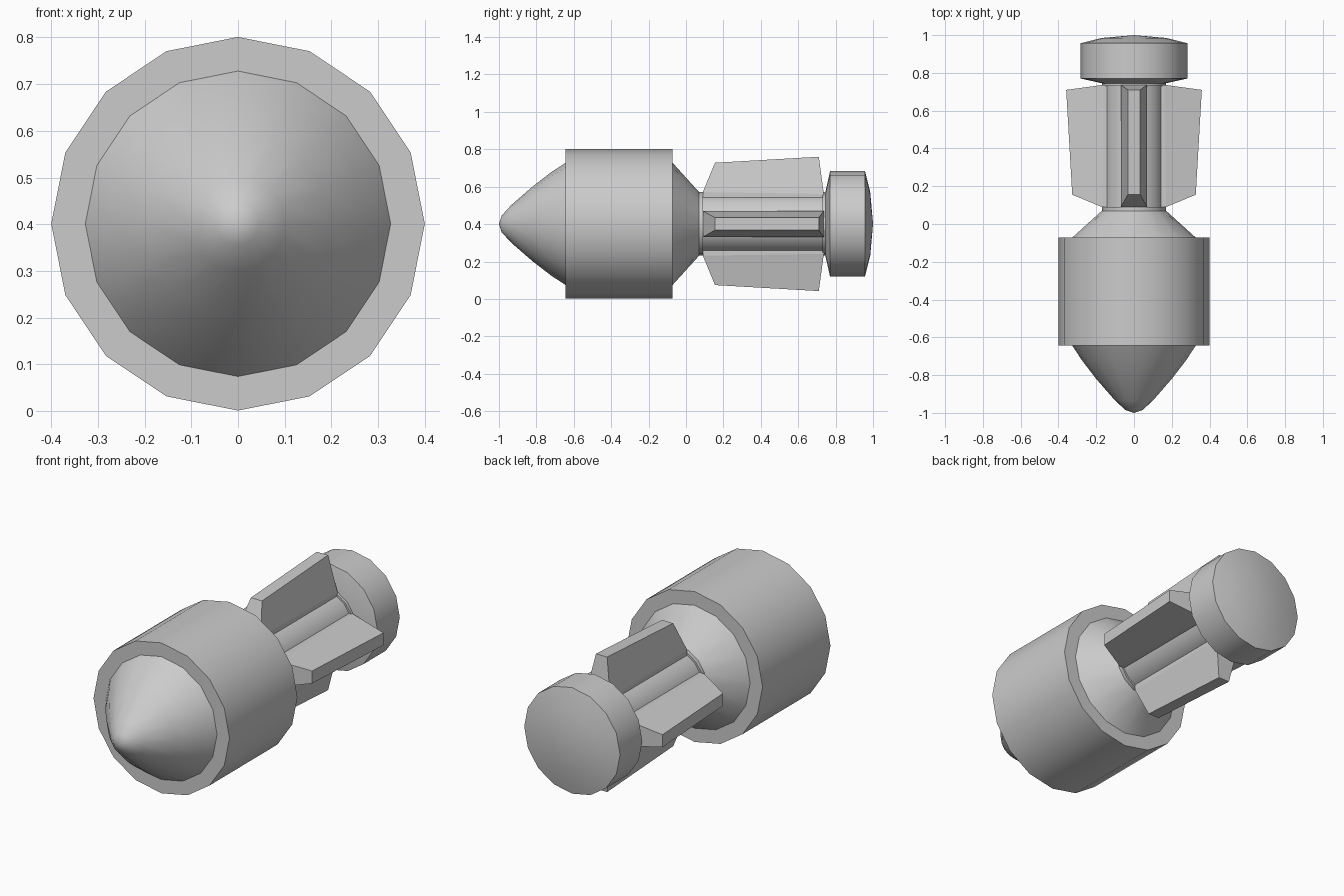
import bpy, bmesh
from math import radians, sin, cos, tau
from mathutils import Matrix, Vector

if "Cube" in bpy.data.objects:
    bpy.data.objects.remove(bpy.data.objects["Cube"])

SIDES = 16
AXIS_Z = 0.401

grey = bpy.data.materials.new("plain_grey")
grey.use_nodes = True
GREY = (0.6, 0.6, 0.6, 1)
grey.diffuse_color = GREY
grey.node_tree.nodes["Principled BSDF"].inputs["Base Color"].default_value = GREY


def finish(name, bm, smooth=True):
    bmesh.ops.recalc_face_normals(bm, faces=bm.faces)
    mesh = bpy.data.meshes.new(name)
    bm.to_mesh(mesh)
    bm.free()
    mesh.materials.append(grey)
    obj = bpy.data.objects.new(name, mesh)
    bpy.context.collection.objects.link(obj)
    obj.location.z = AXIS_Z
    if smooth:
        bpy.ops.object.select_all(action="DESELECT")
        obj.select_set(True)
        bpy.context.view_layer.objects.active = obj
        bpy.ops.object.shade_smooth_by_angle(angle=radians(30))
    return obj


def lathe(name, profile, closed=False):
    """Turn (y, radius) points around the long axis."""
    bm = bmesh.new()
    rings = []
    for y, r in profile:
        if r == 0:
            rings.append([bm.verts.new((0, y, 0))] * SIDES)
        else:
            rings.append([bm.verts.new((r * sin(tau * i / SIDES), y, r * cos(tau * i / SIDES)))
                          for i in range(SIDES)])
    pairs = list(zip(rings, rings[1:]))
    if closed:
        pairs.append((rings[-1], rings[0]))
    for a, b in pairs:
        for i in range(SIDES):
            j = (i + 1) % SIDES
            bm.faces.new(list(dict.fromkeys((a[i], a[j], b[j], b[i]))))
    return finish(name, bm)


# Pointed nose, hidden core and tapering tail cone
lathe("nose_and_core", [(-1, 0), (-0.985, 0.045), (-0.935, 0.1), (-0.82, 0.2),
                        (-0.72, 0.277), (-0.643, 0.327), (-0.072, 0.327),
                        (0.07, 0.17), (0.09, 0.17), (0.09, 0)])

# Thick sleeve around the core
lathe("body_sleeve", [(-0.643, 0.32), (-0.643, 0.4), (-0.072, 0.4), (-0.072, 0.32)], closed=True)

# Tail shaft with a small collar at its end
lathe("tail_shaft", [(0.08, 0), (0.08, 0.16), (0.73, 0.16), (0.73, 0.17), (0.76, 0.17), (0.76, 0)])

# Domed end cap
lathe("end_cap", [(0.745, 0), (0.745, 0.17), (0.77, 0.282), (0.957, 0.282), (0.985, 0.17), (1, 0)])

# Four tapered fins, each a wide base and a narrow outer ridge
base = [(0.09, 0.17), (0.737, 0.16)]
ridge = [(0.155, 0.327), (0.71, 0.359)]
for k, side in enumerate(("top", "left", "bottom", "right")):
    bm = bmesh.new()
    turn = Matrix.Rotation(k * tau / 4, 3, "Y")
    loops = []
    for (y0, y1), half in (((0.09, 0.737), 0.07),):
        root = [(-half, y0, 0.1), (half, y0, 0.1), (half, y1, 0.1), (-half, y1, 0.1)]
    loops.append(root)
    for (front, back), half in ((base, 0.07), (ridge, 0.033)):
        loops.append([(-half, *front), (half, *front), (half, *back), (-half, *back)])
    loops = [[bm.verts.new(turn @ Vector(p)) for p in loop] for loop in loops]
    for a, b in zip(loops, loops[1:]):
        for i in range(4):
            j = (i + 1) % 4
            bm.faces.new((a[i], a[j], b[j], b[i]))
    bm.faces.new(loops[0])
    bm.faces.new(loops[-1])
    finish("fin_" + side, bm, smooth=False)
